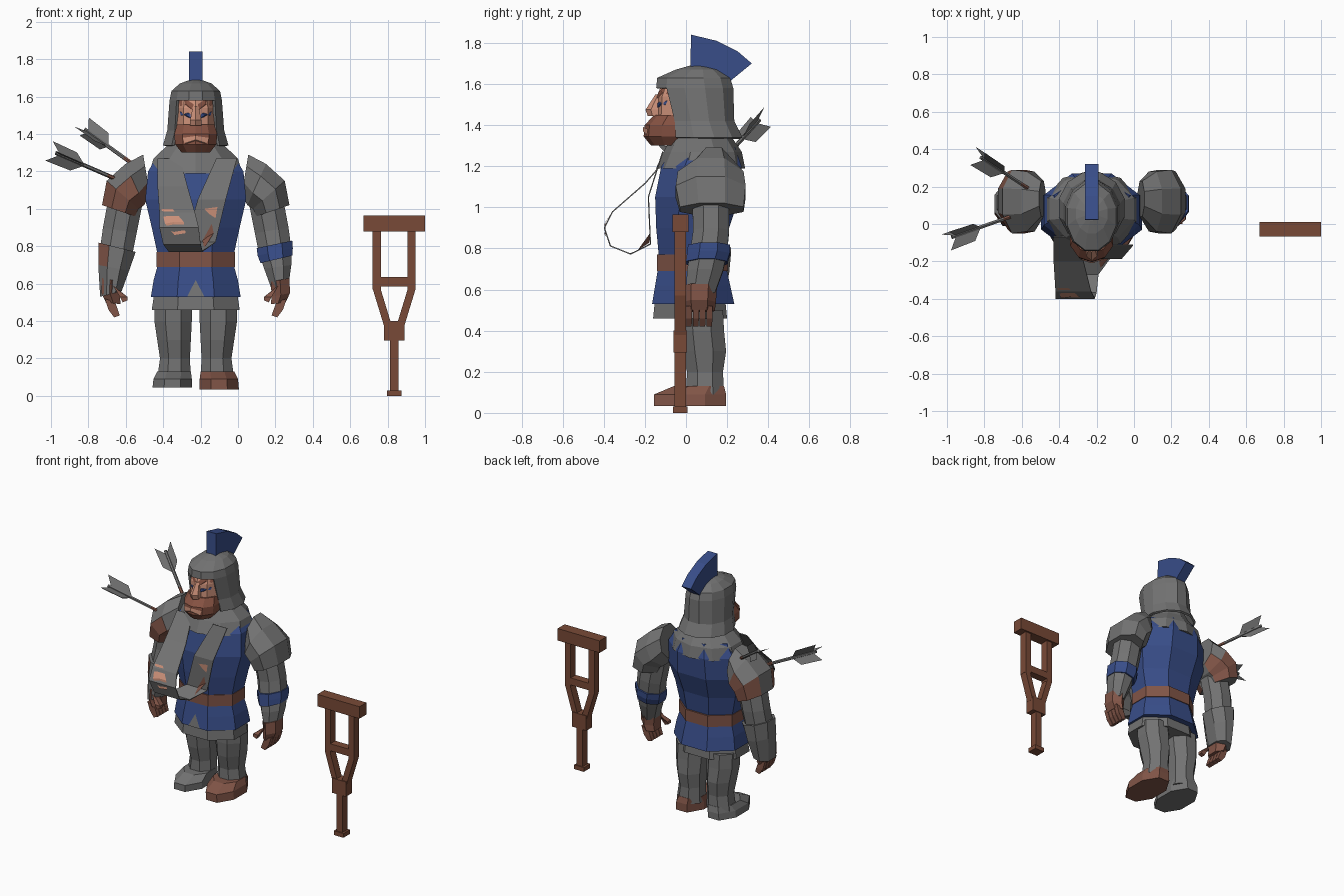
import bpy, bmesh
from math import sin, cos, pi
from mathutils import Vector
from mathutils.bvhtree import BVHTree

default_cube = bpy.data.objects.get("Cube")
if default_cube:
    bpy.data.objects.remove(default_cube, do_unlink=True)

MID = -0.226          # centre plane of the figure


def material(name, *rgb):
    mat = bpy.data.materials.new(name)
    mat.use_nodes = True
    mat.diffuse_color = (*rgb, 1)
    mat.node_tree.nodes["Principled BSDF"].inputs["Base Color"].default_value = (*rgb, 1)
    return mat


steel = material("steel grey", .17, .17, .17)
blue = material("tunic blue", .04, .075, .25)
leather = material("red leather", .22, .09, .063)
wood = material("crutch wood", .19, .068, .038)
skin = material("skin", .6, .28, .19)
beard_mat = material("beard brown", .24, .085, .055)


def finish(name, bm, mat, second=None, rule=None):
    """Turn a bmesh into an object; faces passing the rule take the second colour."""
    bmesh.ops.recalc_face_normals(bm, faces=bm.faces[:])
    if rule:
        for f in bm.faces:
            f.material_index = int(rule(f.calc_center_median(), f.normal))
    mesh = bpy.data.meshes.new(name)
    bm.to_mesh(mesh)
    bm.free()
    mesh.materials.append(mat)
    if second:
        mesh.materials.append(second)
    obj = bpy.data.objects.new(name, mesh)
    bpy.context.collection.objects.link(obj)
    return obj


def loft(name, rings, mat, n=8, mirror=False, caps=True, cut=None, **colours):
    """Skin rings given as two xz end points plus a front and back y."""
    bm = bmesh.new()
    loops = []
    for x1, z1, x2, z2, y1, y2 in rings:
        k = 1 / cos(pi / n)
        loop = []
        for i in range(n):
            a = (i + .5) * 2 * pi / n
            c, s = cos(a) * k / 2, sin(a) * k / 2
            x = (x1 + x2) / 2 + c * (x1 - x2)
            x = 2 * MID - x if mirror else x
            loop.append(bm.verts.new((x, (y1 + y2) / 2 + s * (y2 - y1),
                                      (z1 + z2) / 2 + c * (z1 - z2))))
        loops.append(loop)
    for lo, hi in zip(loops, loops[1:]):
        for i in range(n):
            j = (i + 1) % n
            bm.faces.new((lo[i], lo[j], hi[j], hi[i]))
    if caps:
        bm.faces.new(loops[0])
        bm.faces.new(loops[-1])
    if cut:
        bmesh.ops.delete(bm, geom=[f for f in bm.faces if cut(f.calc_center_median())],
                         context="FACES")
    return finish(name, bm, mat, **colours)


def level(z, half, y1, y2):
    return (MID + half, z, MID - half, z, y1, y2)


def prism(name, outline, axis, lo, hi, mat):
    """Extrude a 2D outline along x or y."""
    bm = bmesh.new()
    place = (lambda p, d: (d, *p)) if axis == "x" else (lambda p, d: (p[0], d, p[1]))
    a, b = ([bm.verts.new(place(p, d)) for p in outline] for d in (lo, hi))
    bm.faces.new(a)
    bm.faces.new(b)
    for i in range(len(a)):
        j = (i + 1) % len(a)
        bm.faces.new((a[i], a[j], b[j], b[i]))
    return finish(name, bm, mat)


def plate(name, target, outline, mat, side=-1):
    """Lay a thin painted patch on the front (or back) of a part."""
    mesh = target.data
    tree = BVHTree.FromPolygons([v.co for v in mesh.vertices],
                                [p.vertices[:] for p in mesh.polygons])
    bm = bmesh.new()
    mid = [sum(c) / len(outline) for c in zip(*outline)]
    verts = []
    for x, z in [*outline, mid]:
        hit = tree.ray_cast(Vector((x, side * 2, z)), Vector((0, -side, 0)))[0]
        if hit is None:
            hit = tree.find_nearest(Vector((x, side * .2, z)))[0]
        verts.append(bm.verts.new(hit + Vector((0, side * .006, 0))))
    for i in range(len(outline)):
        bm.faces.new((verts[i], verts[(i + 1) % len(outline)], verts[-1]))
    return finish(name, bm, mat)


# Torso, belt and skirts
loft("torso", [level(.74, .2, -.13, .19), level(.9, .235, -.145, .21), level(1.05, .27, -.15, .26),
               level(1.2, .255, -.12, .27), level(1.29, .2, -.06, .24)], blue)
loft("belt", [level(.69, .21, -.14, .205), level(.77, .21, -.14, .205)], leather)
tunic = loft("tunic_skirt", [level(.53, .24, -.165, .235), level(.62, .225, -.15, .215),
                             level(.71, .2, -.135, .195)], blue)
loft("under_skirt", [level(.46, .235, -.16, .2), level(.56, .22, -.15, .19)], steel)
plate("skirt_notch", tunic, [(MID - .045, .532), (MID + .045, .532), (MID, .62)], steel)
loft("mail_cowl", [level(1.19, .25, -.135, .277), level(1.27, .225, -.1, .262),
                   level(1.35, .14, -.06, .21), level(1.44, .11, -.03, .17)], steel, n=10)

# Legs and boots
for side, flip in (("left", False), ("right", True)):
    loft(side + "_leg", [(-.02, .09, -.2, .09, .0, .185), (-.035, .2, -.195, .2, .005, .18),
                         (-.02, .3, -.2, .3, -.02, .195), (-.005, .4, -.205, .4, -.03, .185),
                         (-.005, .5, -.205, .5, -.03, .18)], steel, mirror=flip)
    drop = .01 if flip else 0
    loft(side + "_boot", [(.005, .034 + drop, -.205, .034 + drop, -.155, .195),
                          (.0, .09, -.205, .09, -.155, .195),
                          (-.02, .13, -.2, .13, -.06, .185)],
         steel if flip else leather, mirror=flip)

# Arms, shoulder plates and hands
for side, flip in (("left", False), ("right", True)):
    loft(side + "_shoulder_plate", [(.055, 1.29, .02, 1.08, .04, .23), (.15, 1.24, .05, 1.02, -.04, .28),
                                    (.25, 1.15, .08, 1.0, -.05, .29), (.275, 1.02, .1, .96, -.03, .28)],
         steel, mirror=flip, second=leather,
         rule=lambda c, n: c.x < MID and c.z < 1.13 and c.z > .97 and abs(n.y) > .3)
    loft(side + "_arm", [(.24, 1.06, .06, 1.02, .03, .21), (.27, .9, .09, .87, .035, .21),
                         (.285, .79, .11, .77, .02, .2), (.285, .7, .14, .68, .005, .18),
                         (.27, .59, .18, .57, .0, .14)], steel, mirror=flip)
    loft(side + "_palm", [(.275, .63, .175, .61, -.005, .14), (.278, .55, .18, .53, -.005, .135),
                          (.255, .5, .175, .49, .0, .13)], leather, n=6, mirror=flip)
    for i in range(4):
        y = .033 * i
        loft(f"{side}_finger_{i}", [(.26, .52, .205, .5, y, y + .03), (.24, .46, .19, .46, y, y + .03),
                                    (.21, .42, .18, .43, y, y + .027)], leather, n=4, mirror=flip)
    loft(side + "_thumb", [(.215, .59, .18, .56, -.01, .03), (.18, .53, .14, .53, -.03, .01),
                           (.165, .5, .14, .51, -.03, .0)], leather, n=4, mirror=flip)
loft("left_arm_band", [(.29, .83, .1, .79, .01, .215), (.293, .79, .105, .75, .005, .213),
                       (.29, .75, .12, .71, .0, .2)], blue)
loft("right_forearm_guard", [(.295, .82, .095, .77, .0, .22), (.295, .7, .13, .67, -.01, .21),
                             (.285, .53, .17, .56, -.01, .18)], steel, mirror=True,
     second=leather, rule=lambda c, n: c.z > .7 and n.x < -.5 and n.y < -.1)

# Arm sling: a wide band hanging from the neck
sling_path = [(-.37, -.07, 1.27, .06), (-.35, -.2, 1.12, .08), (-.325, -.36, .98, .095),
              (-.315, -.4, .9, .105), (-.3, -.37, .81, .1), (-.28, -.27, .77, .09),
              (-.2, -.17, .82, .08), (-.14, -.18, 1.05, .075), (-.06, -.11, 1.27, .055)]
bm = bmesh.new()
rows = [[bm.verts.new((x + s * w, y, z)) for s in (-1, 1)] for x, y, z, w in sling_path]
for a, b in zip(rows, rows[1:]):
    bm.faces.new((a[0], a[1], b[1], b[0]))
sling = finish("arm_sling", bm, steel)
solid = sling.modifiers.new("cloth", "SOLIDIFY")
solid.thickness = .006
plate("sling_stain", sling, [(-.41, 1.0), (-.35, 1.0), (-.29, .93), (-.28, .87), (-.34, .86),
                             (-.39, .92)], skin)
plate("sling_low_stain", sling, [(-.18, .79), (-.13, .87), (-.14, .92), (-.19, .83)], leather)
plate("sling_small_stain", sling, [(-.18, 1.0), (-.11, 1.01), (-.12, .95), (-.15, .97)], skin)

# Head, face and beard
face = loft("face", [level(1.36, .085, -.14, .1), level(1.45, .105, -.14, .12),
                     level(1.54, .105, -.135, .12), level(1.63, .09, -.1, .12)], skin, n=10)
beard = loft("beard", [level(1.3, .075, -.165, .02), level(1.345, .11, -.2, .04),
                       level(1.4, .115, -.195, .04), level(1.45, .1, -.15, .04)], beard_mat, n=10)
plate("lower_lip", beard, [(MID - .06, 1.35), (MID + .06, 1.35), (MID + .07, 1.38),
                           (MID, 1.39), (MID - .07, 1.38)], skin)
loft("nose", [level(1.445, .03, -.18, -.1), level(1.475, .03, -.19, -.1),
              level(1.55, .015, -.145, -.1)], skin, n=6)
for side, s in (("left", 1), ("right", -1)):
    plate(side + "_eye", face, [(MID + s * x, z) for x, z in
                                [(.025, 1.485), (.08, 1.5), (.085, 1.52), (.03, 1.51)]], blue)
    plate(side + "_eyebrow", face, [(MID + s * x, z) for x, z in
                                    [(.015, 1.53), (.085, 1.55), (.09, 1.59), (.05, 1.585),
                                     (.012, 1.56)]], beard_mat)

# Open helmet with peak, flared neck guard and crest
helmet = loft("helmet", [level(1.34, .175, -.1, .275), level(1.42, .152, -.1, .235),
                         level(1.58, .14, -.145, .23), level(1.63, .13, -.14, .215),
                         level(1.67, .085, -.05, .16), level(1.69, .03, .02, .09)],
              steel, n=12, caps=False, cut=lambda c: c.y < -.035 and c.z < 1.56)
top = bmesh.new()
top.from_mesh(helmet.data)
bmesh.ops.holes_fill(top, edges=[e for e in top.edges if e.is_boundary and
                                 min(v.co.z for v in e.verts) > 1.68], sides=12)
top.to_mesh(helmet.data)
top.free()
solid = helmet.modifiers.new("plate", "SOLIDIFY")
solid.thickness = .015
prism("helmet_crest", [(.02, 1.66), (.025, 1.84), (.15, 1.81), (.25, 1.76), (.32, 1.7), (.21, 1.61)],
      "x", MID - .037, MID + .037, blue)


# Arrows stuck in the right shoulder
def arrow(name, tip, tail):
    tip, tail = Vector(tip), Vector(tail)
    length = (tail - tip).length
    turn = (tail - tip).to_track_quat("Z", "Y")
    bm = bmesh.new()
    for lo, hi in ((-.05, .08), (.08, length - .03)):
        made = bmesh.ops.create_cone(bm, cap_ends=True, segments=6, radius1=.011, radius2=.011,
                                     depth=hi - lo)["verts"]
        bmesh.ops.translate(bm, verts=made, vec=(0, 0, (lo + hi) / 2))
    for i in range(3):
        a = i * 2 * pi / 3
        bm.faces.new([bm.verts.new((r * cos(a), r * sin(a), length - back)) for r, back in
                      ((.008, .2), (.06, .15), (.065, 0), (.008, .05))])
    for v in bm.verts:
        v.co = tip + turn @ v.co
    finish(name, bm, steel, leather, lambda c, n: (c - tip).length < .082)


arrow("low_arrow", (-.63, .05, 1.15), (-1.0, -.08, 1.31))
arrow("high_arrow", (-.55, .18, 1.23), (-.84, .37, 1.44))

# Crutch
AXIS = .835


def beam(name, z1, z2, x1, x2, half, y1=-.055, y2=0):
    prism(name, [(x1 - half, z1), (x1 + half, z1), (x2 + half, z2), (x2 - half, z2)],
          "y", y1, y2, wood)


beam("crutch_armrest", .88, .965, AXIS, AXIS, .165, -.066, .012)
beam("crutch_grip", .585, .635, AXIS, AXIS, .08)
for side, s in (("left", 1), ("right", -1)):
    beam(f"crutch_{side}_post", .57, .89, AXIS + s * .093, AXIS + s * .093, .022)
    beam(f"crutch_{side}_brace", .38, .57, AXIS + s * .035, AXIS + s * .093, .021)
beam("crutch_joint", .295, .4, AXIS, AXIS, .055, -.062, .005)
beam("crutch_stem", .02, .3, AXIS, AXIS, .023)
beam("crutch_foot", 0, .03, AXIS, AXIS, .038, -.064, .008)
